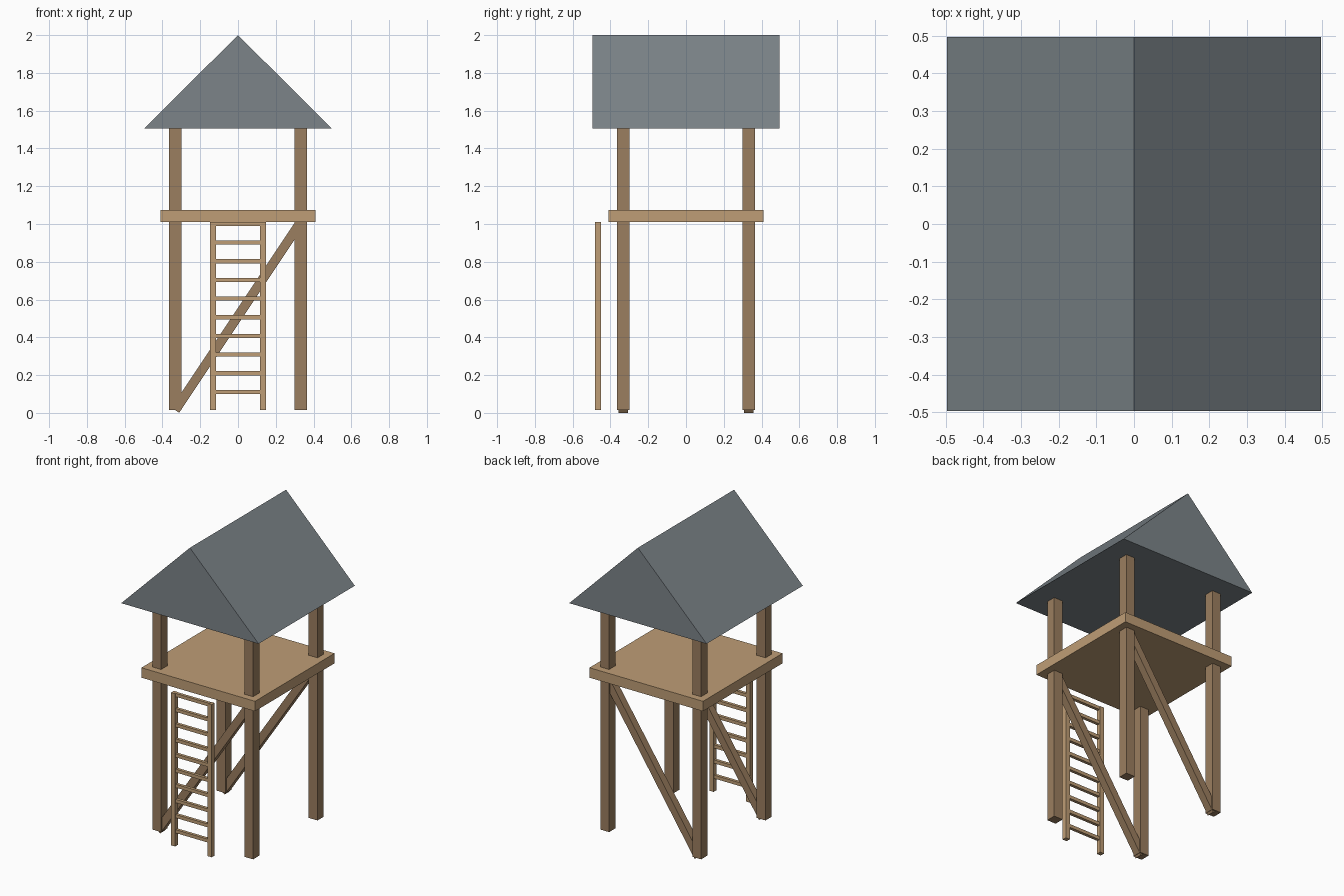
import bpy, bmesh
from math import atan2, hypot
from mathutils import Matrix, Vector

if "Cube" in bpy.data.objects:
    bpy.data.objects.remove(bpy.data.objects["Cube"])


def material(name, rgb):
    m = bpy.data.materials.new(name)
    m.diffuse_color = (*rgb, 1)
    m.use_nodes = True
    m.node_tree.nodes["Principled BSDF"].inputs["Base Color"].default_value = m.diffuse_color
    return m


DARK_WOOD = material("dark_wood", (0.33, 0.21, 0.115))
LIGHT_WOOD = material("light_wood", (0.52, 0.34, 0.18))
SLATE = material("slate", (0.20, 0.23, 0.25))


def finish(name, bm, mat):
    bmesh.ops.recalc_face_normals(bm, faces=bm.faces)
    me = bpy.data.meshes.new(name)
    bm.to_mesh(me)
    bm.free()
    me.materials.append(mat)
    ob = bpy.data.objects.new(name, me)
    bpy.context.collection.objects.link(ob)
    return ob


def box(name, center, size, mat, turn=0.0):
    """Box turned about the y axis."""
    bm = bmesh.new()
    bmesh.ops.create_cube(bm, size=1, matrix=Matrix.Translation(center)
                          @ Matrix.Rotation(turn, 4, 'Y')
                          @ Matrix.Diagonal((*size, 1)))
    return finish(name, bm, mat)


FOOT, DECK, EAVES, RIDGE = 0.014, 1.01, 1.506, 2.0
POST = 0.332      # post centre offset
HALF_ROOF = 0.496

# corner posts
for sx, side in ((-1, "left"), (1, "right")):
    for sy, end in ((-1, "front"), (1, "back")):
        box(f"{end}_{side}_post", (sx * POST, sy * POST, (FOOT + EAVES) / 2),
            (0.064, 0.064, EAVES - FOOT), DARK_WOOD)

# diagonal braces on the front and back
rise = DECK - FOOT
for sy, end in ((-1, "front"), (1, "back")):
    box(f"{end}_brace", (0, sy * POST, (FOOT + DECK) / 2),
        (hypot(2 * POST, rise), 0.049, 0.049), DARK_WOOD,
        -atan2(rise, 2 * POST))

# platform
box("platform", (0, 0, DECK + 0.0325), (0.82, 0.82, 0.065), LIGHT_WOOD)

# ladder
LADDER_Y = -0.466
for sx, side in ((-1, "left"), (1, "right")):
    box(f"{side}_ladder_rail", (sx * 0.132, LADDER_Y, (FOOT + DECK) / 2),
        (0.03, 0.03, DECK - FOOT), LIGHT_WOOD)
for i in range(10):
    box(f"ladder_rung_{i + 1}", (0, LADDER_Y, 0.111 + 0.0988 * i),
        (0.25, 0.02, 0.022), LIGHT_WOOD)

# gable roof: triangle extruded from front to back
bm = bmesh.new()
tri = [(-HALF_ROOF, EAVES), (HALF_ROOF, EAVES), (0, RIDGE)]
gable = bm.faces.new([bm.verts.new((x, -HALF_ROOF, z)) for x, z in tri])
ext = bmesh.ops.extrude_face_region(bm, geom=[gable], use_keep_orig=True)
bmesh.ops.translate(bm, vec=Vector((0, 2 * HALF_ROOF, 0)),
                    verts=[v for v in ext["geom"] if isinstance(v, bmesh.types.BMVert)])
finish("roof", bm, SLATE)
